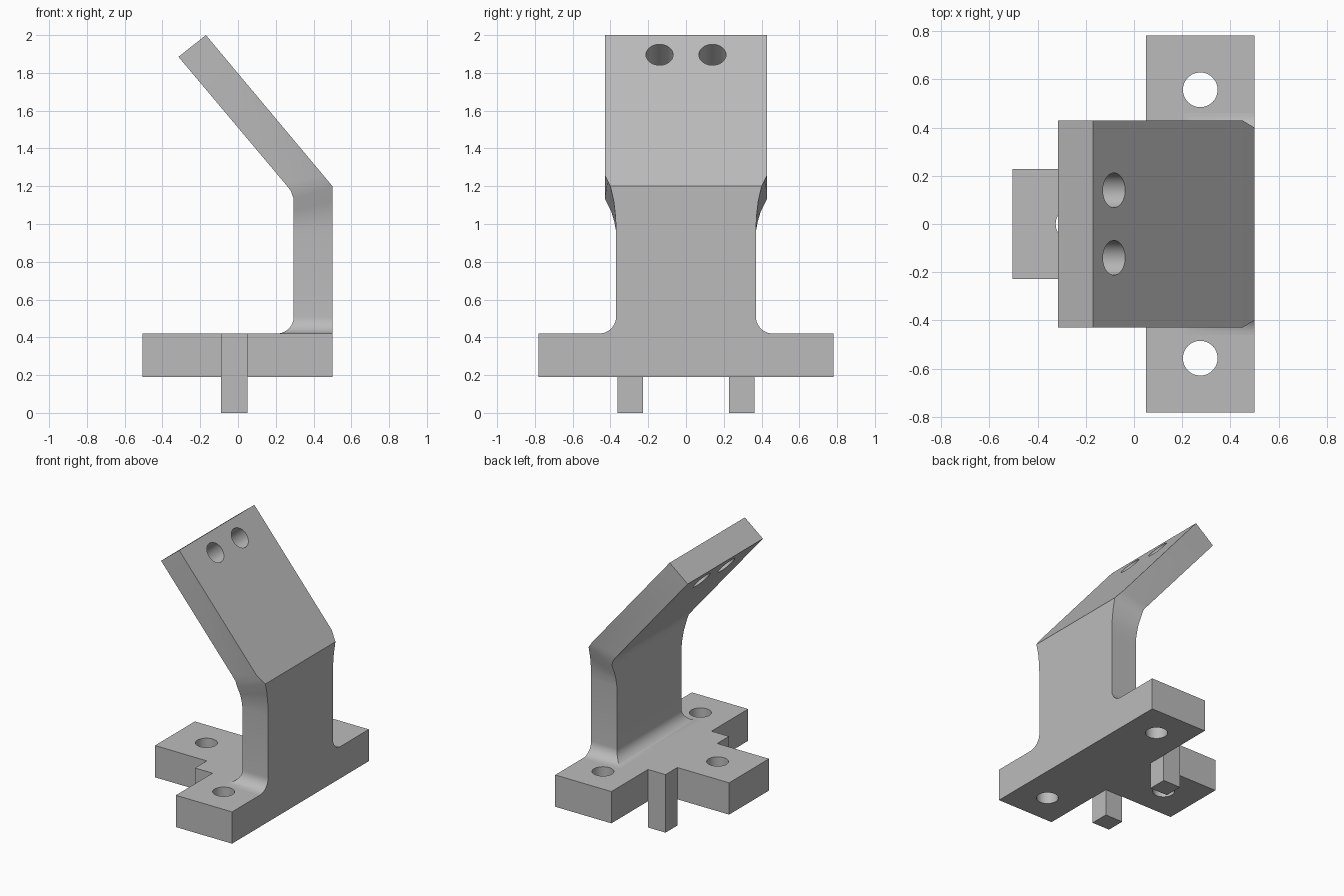
import bpy, bmesh
from math import sqrt, cos, pi, radians
from mathutils import Vector

if "Cube" in bpy.data.objects:
    bpy.data.objects.remove(bpy.data.objects["Cube"])

GREY = (0.5, 0.5, 0.5, 1)
grey = bpy.data.materials.new("plain grey")
grey.diffuse_color = GREY
grey.use_nodes = True
grey.node_tree.nodes["Principled BSDF"].inputs["Base Color"].default_value = GREY


def finish(name, bm):
    bmesh.ops.recalc_face_normals(bm, faces=bm.faces)
    mesh = bpy.data.meshes.new(name)
    bm.to_mesh(mesh)
    bm.free()
    mesh.materials.append(grey)
    obj = bpy.data.objects.new(name, mesh)
    bpy.context.collection.objects.link(obj)
    return obj


def prism(name, outline, z0, z1):
    bm = bmesh.new()
    face = bm.faces.new([bm.verts.new((x, y, z0)) for x, y in outline])
    ext = bmesh.ops.extrude_face_region(bm, geom=[face])
    top = [v for v in ext["geom"] if isinstance(v, bmesh.types.BMVert)]
    bmesh.ops.translate(bm, verts=top, vec=(0, 0, z1 - z0))
    return finish(name, bm)


def drill(target, centre, axis, radius=0.072):
    bpy.ops.mesh.primitive_cylinder_add(vertices=48, radius=radius, depth=0.7, location=centre)
    cutter = bpy.context.object
    cutter.name = "hole_cutter"
    cutter.data.materials.append(grey)
    cutter.rotation_euler = Vector(axis).to_track_quat("Z", "Y").to_euler()
    mod = target.modifiers.new("hole", "BOOLEAN")
    mod.object, mod.solver = cutter, "EXACT"
    bpy.context.view_layer.objects.active = target
    bpy.ops.object.modifier_apply(modifier=mod.name)
    bpy.data.objects.remove(cutter)


def smooth(obj, angle):
    bpy.ops.object.select_all(action="DESELECT")
    obj.select_set(True)
    bpy.context.view_layer.objects.active = obj
    bpy.ops.object.shade_smooth_by_angle(angle=radians(angle))


# T-shaped base plate with three mounting holes
half = [(0.5, 0.782), (0.05, 0.782), (0.05, 0.228), (-0.505, 0.228)]
base = prism("base_plate", half + [(x, -y) for x, y in reversed(half)], 0.19, 0.42)
for x, y in [(0.275, 0.557), (0.275, -0.557), (-0.253, 0)]:
    drill(base, (x, y, 0.3), (0, 0, 1))
smooth(base, 30)

# Locating pins in the inner corners of the T
for name, s in (("left_pin", 1), ("right_pin", -1)):
    prism(name, [(-0.09, s * 0.228), (0.05, s * 0.228),
                 (0.05, s * 0.363), (-0.09, s * 0.363)], 0, 0.42)

# Upright and leaning arm: sections of (outer x, z, half width, inner x, z, half width)
R, STEPS = 0.09, 10
rows = []
for i in range(STEPS + 1):
    h = R * (1 - cos(pi / 2 * i / STEPS))
    d = R - sqrt(max(0, R * R - (R - h) ** 2))
    rows.append((0.5, 0.42 + h, 0.37 + d, 0.295 - d, 0.42 + h, 0.37 + d))
rows += [
    (0.5, 0.96, 0.37, 0.295, 0.96, 0.37),
    (0.5, 1.04, 0.373, 0.295, 1.01, 0.379),
    (0.5, 1.12, 0.382, 0.295, 1.07, 0.397),
    (0.5, 1.2, 0.4, 0.294, 1.135, 0.43),
    (0.475, 1.23, 0.415, 0.28, 1.175, 0.43),
    (0.45, 1.26, 0.43, 0.25, 1.213, 0.43),
    (-0.17, 2.0, 0.43, -0.315, 1.885, 0.43),
]
bm = bmesh.new()
rings = [[bm.verts.new(p) for p in ((xo, -wo, zo), (xo, wo, zo), (xi, wi, zi), (xi, -wi, zi))]
         for xo, zo, wo, xi, zi, wi in rows]
bm.faces.new(rings[0])
bm.faces.new(rings[-1])
for a, b in zip(rings, rings[1:]):
    for k in range(4):
        n = (k + 1) % 4
        bm.faces.new((a[k], a[n], b[n], b[k]))
arm = finish("upright_and_arm", bm)
for y in (0.14, -0.14):
    drill(arm, (-0.083, y, 1.896), (0.767, 0, 0.642))
smooth(arm, 28)
